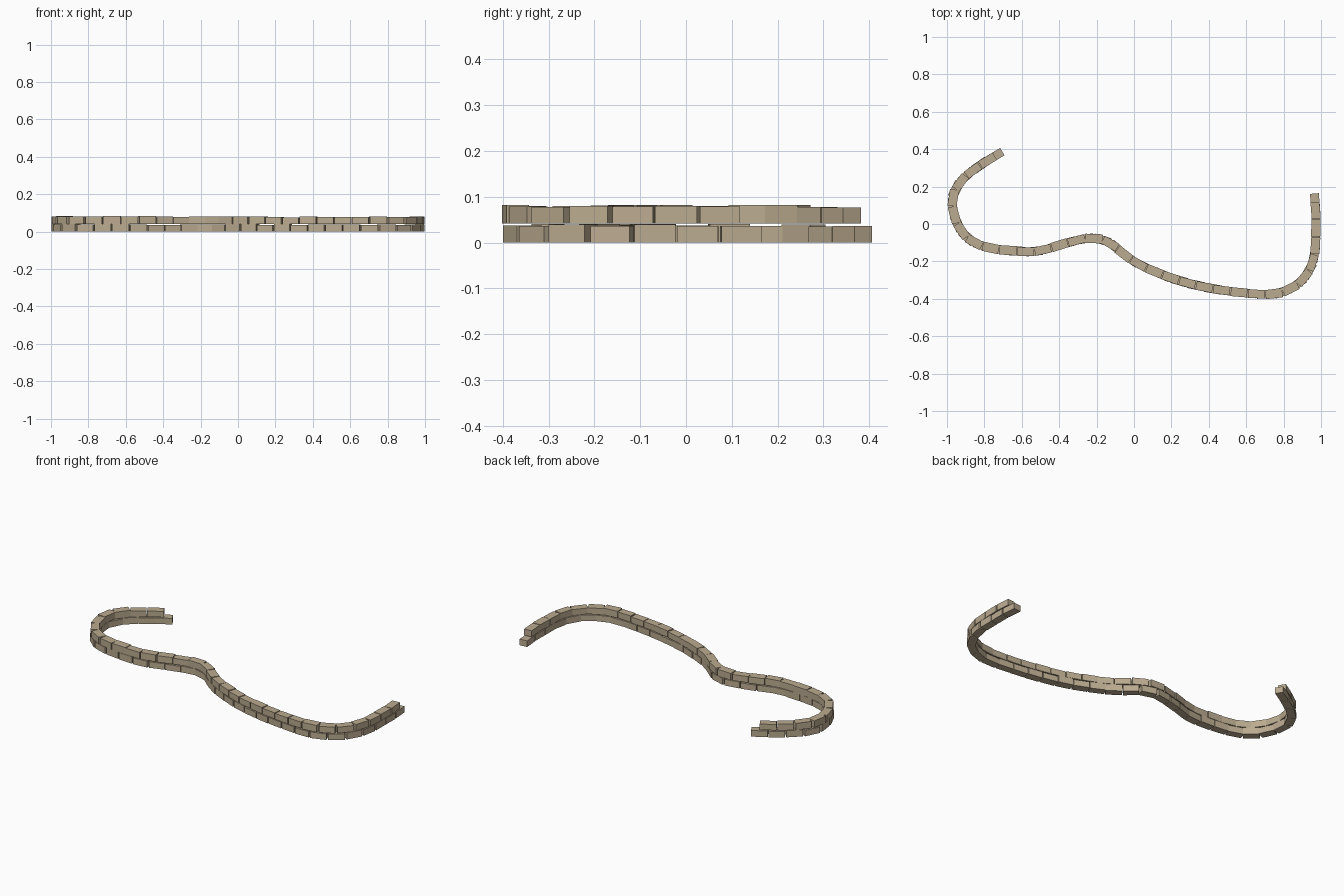
import bpy, bmesh, math, random
from mathutils import Vector, Matrix
from mathutils.geometry import interpolate_bezier

if "Cube" in bpy.data.objects:
    bpy.data.objects.remove(bpy.data.objects["Cube"])

random.seed(4)

# wall centre line, seen from above
PATH = [(-.703, .388), (-.797, .33), (-.877, .275), (-.947, .20), (-.972, .12),
        (-.955, .027), (-.912, -.053), (-.84, -.107), (-.76, -.13), (-.66, -.142),
        (-.524, -.147), (-.396, -.112), (-.262, -.078), (-.18, -.08), (-.112, -.112),
        (-.045, -.17), (.032, -.218), (.203, -.29), (.38, -.338), (.567, -.366),
        (.743, -.375), (.845, -.342), (.92, -.276), (.963, -.176), (.972, -.053),
        (.972, .053), (.965, .166)]
pts = [Vector((x, y, 0)) for x, y in PATH]

# dense smooth sampling with running length
line = []
for i in range(len(pts) - 1):
    a, b = pts[i], pts[i + 1]
    prev, nxt = pts[max(i - 1, 0)], pts[min(i + 2, len(pts) - 1)]
    d = (b - a).length
    ta, tb = (b - prev).normalized(), (nxt - a).normalized()
    line += interpolate_bezier(a, a + ta * d / 3, b - tb * d / 3, b, 12)[:-1]
line.append(pts[-1])
dist = [0.0]
for a, b in zip(line, line[1:]):
    dist.append(dist[-1] + (b - a).length)


def at(s):
    for i in range(1, len(line)):
        if dist[i] >= s:
            return line[i - 1].lerp(line[i], (s - dist[i - 1]) / (dist[i] - dist[i - 1]))
    return line[-1]


stone = bpy.data.materials.new("tan stone")
stone.diffuse_color = (0.50, 0.41, 0.28, 1)
stone.use_nodes = True
stone.node_tree.nodes["Principled BSDF"].inputs["Base Color"].default_value = stone.diffuse_color


def course(name, count, start, pitch, z):
    """One row of separate blocks following the line."""
    bm = bmesh.new()
    for k in range(count):
        s = start + k * pitch
        a, b = at(s), at(s + pitch)
        d = b - a
        mid = ((a + b) / 2 + at(s + pitch / 2)) / 2
        h = random.uniform(.035, .041)
        length = pitch - random.uniform(.002, .007)
        ang = math.atan2(d.y, d.x) + random.uniform(-.03, .03)
        m = (Matrix.Translation(mid + Vector((0, 0, z + h / 2))) @ Matrix.Rotation(ang, 4, 'Z')
             @ Matrix.Diagonal((length, random.uniform(.045, .05), h, 1)))
        bmesh.ops.create_cube(bm, size=1, matrix=m)
    me = bpy.data.meshes.new(name)
    bm.to_mesh(me)
    bm.free()
    me.materials.append(stone)
    bpy.context.collection.objects.link(bpy.data.objects.new(name, me))


n = round(dist[-1] / .094)
p = dist[-1] / n
course("lower_block_course", n, 0, p, 0)
course("upper_block_course", n - 1, p / 2, p, .0415)
